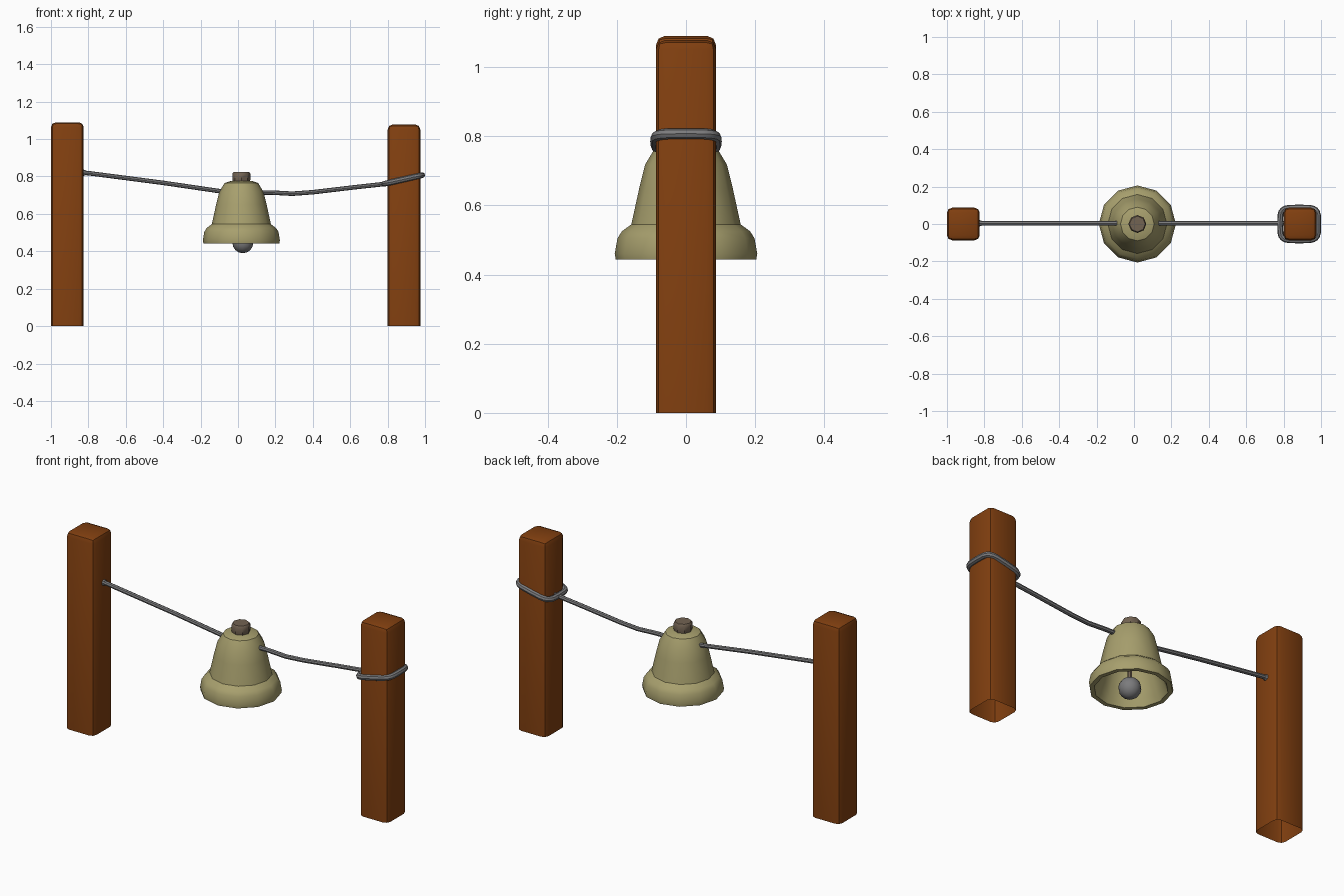
import bpy, bmesh, math
from mathutils import Vector

if "Cube" in bpy.data.objects:
    bpy.data.objects.remove(bpy.data.objects["Cube"])


def material(name, rgb):
    m = bpy.data.materials.new(name)
    m.diffuse_color = (*rgb, 1)
    m.use_nodes = True
    m.node_tree.nodes["Principled BSDF"].inputs["Base Color"].default_value = m.diffuse_color
    return m


WOOD = material("brown_wood", (0.22, 0.050, 0.005))
BRASS = material("pale_brass", (0.39, 0.35, 0.155))
ROPE = material("grey_rope", (0.20, 0.20, 0.205))
CAP = material("dull_brown", (0.17, 0.125, 0.085))


def finish(bm, name, mat, angle=40):
    bmesh.ops.recalc_face_normals(bm, faces=bm.faces)
    me = bpy.data.meshes.new(name)
    bm.to_mesh(me)
    bm.free()
    ob = bpy.data.objects.new(name, me)
    bpy.context.collection.objects.link(ob)
    me.materials.append(mat)
    bpy.ops.object.select_all(action='DESELECT')
    ob.select_set(True)
    bpy.context.view_layer.objects.active = ob
    bpy.ops.object.shade_smooth_by_angle(angle=math.radians(angle))
    return ob


def post(name, x, height):
    # Square post with rounded edges and an open bottom
    bm = bmesh.new()
    bmesh.ops.create_cube(bm, size=1)
    for v in bm.verts:
        v.co = Vector((v.co.x * 0.175 + x, v.co.y * 0.174, (v.co.z + 0.5) * height))
    bottom = [f for f in bm.faces if f.calc_center_median().z < 0.01]
    edges = [e for e in bm.edges if max(v.co.z for v in e.verts) > 0.01]
    bmesh.ops.delete(bm, geom=bottom, context='FACES_ONLY')
    bmesh.ops.bevel(bm, geom=edges, offset=0.027, segments=2, profile=0.5, affect='EDGES')
    return finish(bm, name, WOOD)


def lathe(name, profile, x, sides, mat, angle=40):
    # Spin (radius, height) points around a vertical axis at x
    bm = bmesh.new()
    rings = []
    for r, z in profile:
        if r == 0:
            rings.append([bm.verts.new((x, 0, z))] * sides)
        else:
            rings.append([bm.verts.new((x + r * math.cos(2 * math.pi * i / sides),
                                        r * math.sin(2 * math.pi * i / sides), z))
                          for i in range(sides)])
    for a, b in zip(rings, rings[1:]):
        for i in range(sides):
            j = (i + 1) % sides
            quad = list(dict.fromkeys((a[i], a[j], b[j], b[i])))
            bm.faces.new(quad)
    return finish(bm, name, mat, angle)


def tube(name, points, radius, closed=False, sides=8):
    # Sweep a round section along a path
    bm = bmesh.new()
    pts = [Vector(p) for p in points]
    n = len(pts)
    rings = []
    for i, p in enumerate(pts):
        a = pts[i - 1] if closed or i > 0 else p
        b = pts[(i + 1) % n] if closed or i < n - 1 else p
        t = (b - a).normalized()
        side = t.cross(Vector((0, 0, 1))).normalized()
        up = side.cross(t)
        rings.append([bm.verts.new(p + radius * (side * math.cos(2 * math.pi * k / sides)
                                                 + up * math.sin(2 * math.pi * k / sides)))
                      for k in range(sides)])
    pairs = list(zip(rings, rings[1:])) + ([(rings[-1], rings[0])] if closed else [])
    for a, b in pairs:
        for k in range(sides):
            m = (k + 1) % sides
            bm.faces.new((a[k], a[m], b[m], b[k]))
    if not closed:
        bm.faces.new(rings[0])
        bm.faces.new(rings[-1])
    return finish(bm, name, ROPE)


post("left_post", -0.9125, 1.09)
post("right_post", 0.8875, 1.078)

# Bell shell: outer wall up, lip and inner wall
BX = 0.018
lathe("bell", [(0, 0.775), (0.06, 0.775), (0.09, 0.765), (0.118, 0.718), (0.135, 0.65),
               (0.158, 0.545), (0.185, 0.525), (0.198, 0.505), (0.206, 0.46), (0.203, 0.443),
               (0.180, 0.443), (0.165, 0.48), (0.142, 0.545), (0.104, 0.71),
               (0.07, 0.75), (0, 0.752)], BX, 12, BRASS, 35)
lathe("bell_cap", [(0, 0.76), (0.043, 0.76), (0.048, 0.785), (0.048, 0.815),
                   (0.042, 0.824), (0, 0.824)], BX, 8, CAP)

# Clapper: thin stem with a ball
lathe("clapper_stem", [(0, 0.76), (0.011, 0.76), (0.011, 0.48), (0, 0.48)], 0.026, 6, CAP)
ball = [(0.056 * math.sin(math.pi * i / 8) if 0 < i < 8 else 0,
         0.446 + 0.056 * math.cos(math.pi * i / 8)) for i in range(9)]
lathe("clapper_ball", ball, 0.026, 12, ROPE)

# Sagging rope threaded through the bell
tube("rope", [(-0.86, 0.004, 0.822), (-0.80, 0.004, 0.818), (-0.40, 0.004, 0.766),
              (-0.10, 0.004, 0.722), (0.02, 0.004, 0.714), (0.18, 0.004, 0.714),
              (0.29, 0.004, 0.708), (0.40, 0.004, 0.716), (0.62, 0.004, 0.742),
              (0.82, 0.004, 0.764)], 0.012)

# Small rope collar where it enters the left post
collar = [(-0.822, 0.004 + 0.012 * math.cos(math.pi * i / 4),
           0.820 + 0.012 * math.sin(math.pi * i / 4)) for i in range(8)]
bm = bmesh.new()
bmesh.ops.create_cone(bm, cap_ends=True, segments=8, radius1=0.018, radius2=0.014, depth=0.012)
for v in bm.verts:
    v.co = Vector((-0.822 + v.co.z, 0.004 + v.co.y, 0.820 + v.co.x))
finish(bm, "rope_collar", ROPE)

# Tilted loop tied around the right post, following its rounded square
loop = []
for i in range(24):
    a = 2 * math.pi * i / 24
    c, s = math.cos(a), math.sin(a)
    x = 0.105 * math.copysign(abs(c) ** 0.45, c)
    y = 0.088 * math.copysign(abs(s) ** 0.45, s)
    loop.append((0.883 + x * 0.97, y, 0.784 + 0.22 * x))
tube("rope_loop", loop, 0.0155, closed=True)
